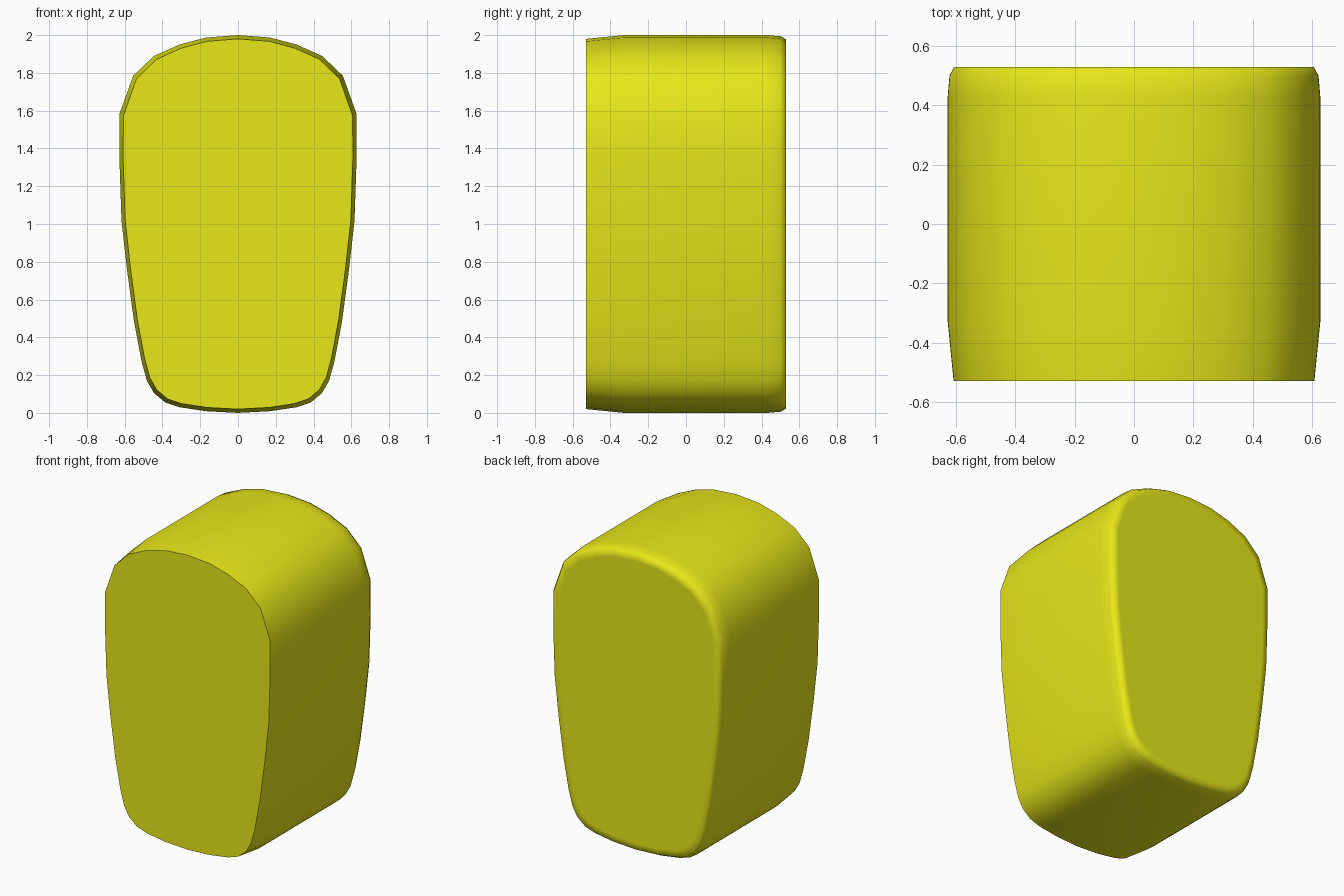
import bpy, bmesh

if "Cube" in bpy.data.objects:
    bpy.data.objects.remove(bpy.data.objects["Cube"])

# Right half of the front outline, top to bottom (x, z)
half = [(0, 2.0), (0.17, 1.987), (0.31, 1.95), (0.445, 1.89), (0.555, 1.785),
        (0.627, 1.585), (0.628, 1.35), (0.617, 1.02), (0.588, 0.76),
        (0.55, 0.48), (0.51, 0.27), (0.482, 0.17), (0.445, 0.105),
        (0.385, 0.055), (0.31, 0.03), (0.17, 0.009), (0, 0.0)]
outline = half + [(-x, z) for x, z in half[-2:0:-1]]
HW, HZ = 0.628, 1.0

# Depth sections: y position and inset from the outline
sections = [(-0.53, 0.02), (-0.33, 0.0), (0.43, 0.0), (0.50, 0.006),
            (0.53, 0.022), (0.53, 0.06)]

bm = bmesh.new()
rings = []
for y, inset in sections:
    sx, sz = 1 - inset / HW, 1 - inset / HZ
    rings.append([bm.verts.new((x * sx, y, HZ + (z - HZ) * sz)) for x, z in outline])

# Side walls between neighbouring sections
n = len(outline)
for a, b in zip(rings, rings[1:]):
    for i in range(n):
        j = (i + 1) % n
        bm.faces.new((a[i], a[j], b[j], b[i]))

# Flat front and back caps
front = bm.faces.new(rings[0])
bm.faces.new(rings[-1])
bmesh.ops.recalc_face_normals(bm, faces=bm.faces)

# Smooth everywhere except the crisp front rim
for f in bm.faces:
    f.smooth = True
for e in front.edges:
    e.smooth = False

mesh = bpy.data.meshes.new("rounded_block")
bm.to_mesh(mesh)
bm.free()
block = bpy.data.objects.new("rounded_block", mesh)
bpy.context.collection.objects.link(block)

yellow = bpy.data.materials.new("yellow")
yellow.diffuse_color = (0.8, 0.8, 0.01, 1)
yellow.use_nodes = True
yellow.node_tree.nodes["Principled BSDF"].inputs["Base Color"].default_value = yellow.diffuse_color
mesh.materials.append(yellow)
